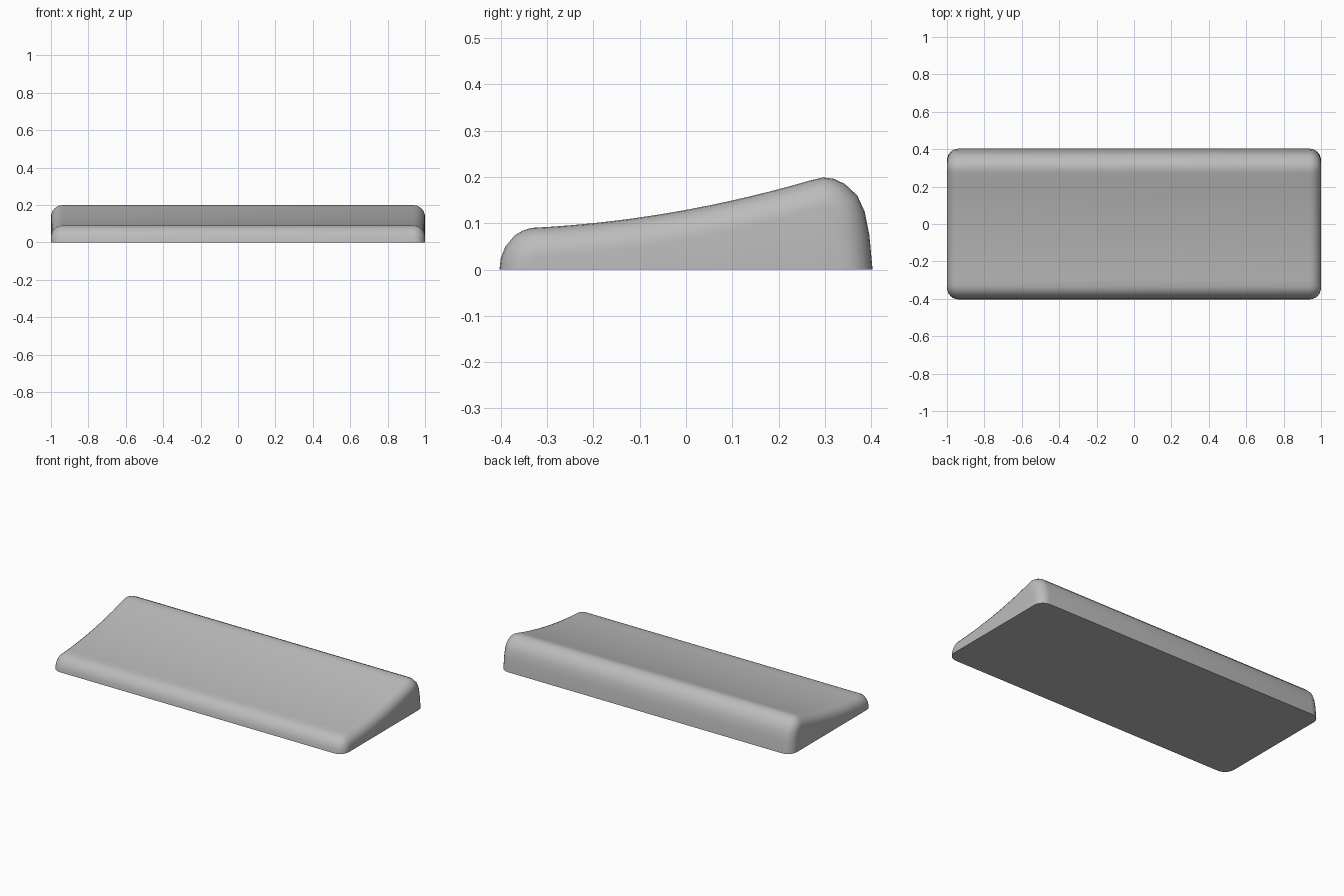
import bpy, bmesh, math
from mathutils import Vector

cube = bpy.data.objects.get("Cube")
if cube:
    bpy.data.objects.remove(cube, do_unlink=True)

grey = bpy.data.materials.new("plain_grey")
grey.use_nodes = True
grey.diffuse_color = (0.5, 0.5, 0.5, 1)
grey.node_tree.nodes["Principled BSDF"].inputs["Base Color"].default_value = (0.5, 0.5, 0.5, 1)

HALF_LENGTH, RADIUS, STEPS, SLOPE_STEPS = 1.0, 0.062, 6, 14

# Side profile (y, z): rounded front lip, concave slope, rounded rear crest
front_lip = [(-0.403, 0), (-0.40, 0.025), (-0.39, 0.05), (-0.37, 0.074), (-0.353, 0.084)]
slope = []
for i in range(SLOPE_STEPS + 1):
    t = i / SLOPE_STEPS
    slope.append((-0.335 + 0.605 * t, 0.09 + 0.03 * t + 0.073 * t * t))
rear_crest = [(0.296, 0.199), (0.32, 0.196), (0.343, 0.185), (0.37, 0.16),
              (0.386, 0.125), (0.396, 0.075), (0.403, 0)]
profile = [Vector(p) for p in front_lip + slope + rear_crest]


def inset_profile(distance):
    """Move the profile inwards along its normals, keeping its foot on the ground."""
    result = []
    last = len(profile) - 1
    for i, p in enumerate(profile):
        if i in (0, last):
            inward = Vector((1 if i == 0 else -1, 0))
        else:
            before = (p - profile[i - 1]).normalized()
            after = (profile[i + 1] - p).normalized()
            along = (before + after).normalized()
            inward = Vector((along.y, -along.x))
        q = p + inward * distance
        result.append((q.x, max(q.y, 0)))
    return result


# Stations along the length, with a quarter round at both ends
angles = [math.pi / 2 * i / STEPS for i in range(STEPS + 1)]
right_end = [(HALF_LENGTH - RADIUS * (1 - math.sin(a)), RADIUS * (1 - math.cos(a))) for a in angles]
stations = [(-x, d) for x, d in reversed(right_end)] + right_end

bm = bmesh.new()
rings = [[bm.verts.new((x, y, z)) for y, z in inset_profile(d)] for x, d in stations]
for a, b in zip(rings, rings[1:]):
    for i in range(len(profile) - 1):
        bm.faces.new((a[i], a[i + 1], b[i + 1], b[i]))

# Flat ends and flat underside
bm.faces.new(rings[0])
bm.faces.new(rings[-1])
bm.faces.new([r[0] for r in rings] + [r[-1] for r in reversed(rings)])
bmesh.ops.remove_doubles(bm, verts=bm.verts, dist=0.0005)
bmesh.ops.recalc_face_normals(bm, faces=bm.faces)

mesh = bpy.data.meshes.new("sloped_wedge")
bm.to_mesh(mesh)
bm.free()
mesh.materials.append(grey)
wedge = bpy.data.objects.new("sloped_wedge", mesh)
bpy.context.collection.objects.link(wedge)
bpy.context.view_layer.objects.active = wedge
wedge.select_set(True)
bpy.ops.object.shade_smooth_by_angle(angle=math.radians(40))
